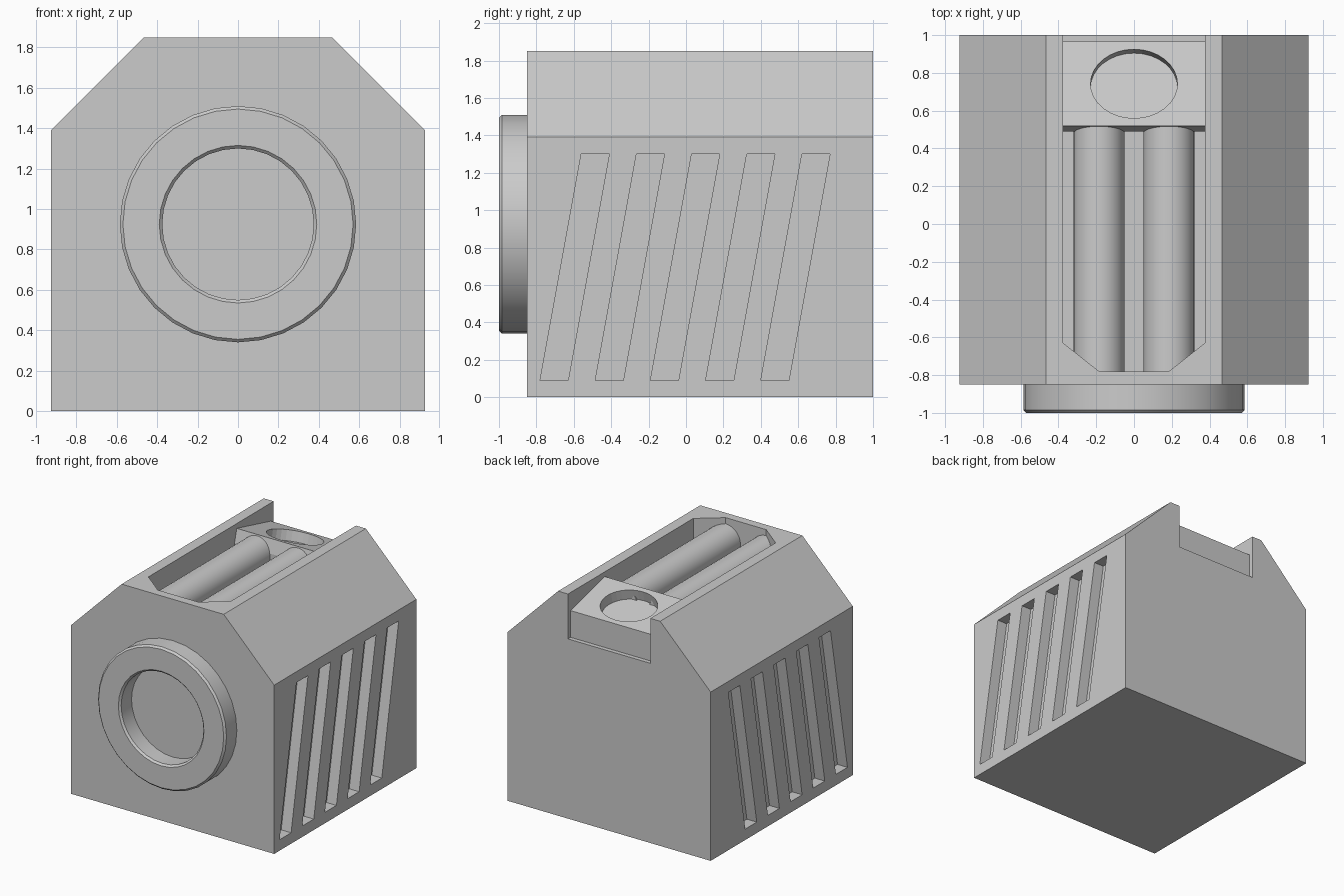
import bpy, bmesh
from math import sin, cos, pi, atan2
from mathutils import Matrix, Vector

if "Cube" in bpy.data.objects:
    bpy.data.objects.remove(bpy.data.objects["Cube"])


def make(name, bm, smooth=False):
    bmesh.ops.recalc_face_normals(bm, faces=bm.faces)
    me = bpy.data.meshes.new(name)
    bm.to_mesh(me)
    bm.free()
    ob = bpy.data.objects.new(name, me)
    bpy.context.collection.objects.link(ob)
    if smooth:
        bpy.ops.object.select_all(action='DESELECT')
        bpy.context.view_layer.objects.active = ob
        ob.select_set(True)
        bpy.ops.object.shade_smooth_by_angle(angle=0.6)
    return ob


def prism(name, points, depth):
    """Extrude a closed 3D outline along a vector."""
    bm = bmesh.new()
    face = bm.faces.new([bm.verts.new(p) for p in points])
    geo = bmesh.ops.extrude_face_region(bm, geom=[face], use_keep_orig=True)
    moved = [g for g in geo['geom'] if isinstance(g, bmesh.types.BMVert)]
    bmesh.ops.translate(bm, verts=moved, vec=Vector(depth))
    return make(name, bm)


def cylinder(name, radius, length, matrix, sides=32, smooth=True):
    bm = bmesh.new()
    bmesh.ops.create_cone(bm, cap_ends=True, segments=sides, radius1=radius,
                          radius2=radius, depth=length, matrix=matrix)
    return make(name, bm, smooth)


def cut(ob, cutter):
    cutter.hide_render = True
    mod = ob.modifiers.new("cut", 'BOOLEAN')
    mod.operation = 'DIFFERENCE'
    mod.solver = 'EXACT'
    mod.object = cutter
    bpy.context.view_layer.objects.active = ob
    bpy.ops.object.modifier_apply(modifier=mod.name)
    bpy.data.objects.remove(cutter)


# Main body with sloped shoulders
outline = [(-.925, 0), (.925, 0), (.925, 1.39), (.465, 1.85), (-.465, 1.85), (-.925, 1.39)]
body = prism("body", [(x, -.85, z) for x, z in outline], (0, 1.85, 0))

# Top channel, open at the back
channel = [(-.375, 1.1), (-.375, -.63), (-.185, -.78), (.185, -.78), (.375, -.63), (.375, 1.1)]
cut(body, prism("channel_cutter", [(x, y, 1.48) for x, y in channel], (0, 0, .6)))

# Slanted side vents on both sides
for side in (-1, 1):
    for i in range(5):
        y = -.78 + .295 * i
        slot = [(y, .09), (y + .15, .09), (y + .37, 1.3), (y + .22, 1.3)]
        cut(body, prism("vent_cutter", [(side * .835, a, b) for a, b in slot], (side * .3, 0, 0)))

# Front ring: chamfered section swept round the y axis
section = [(.375, -.84), (.375, -.985), (.39, -1), (.57, -1), (.585, -.985), (.585, -.84)]
bm = bmesh.new()
N = 32
rings = [[bm.verts.new((r * sin(2 * pi * i / N), y, .925 + r * cos(2 * pi * i / N)))
          for r, y in section] for i in range(N)]
for i in range(N):
    a, b = rings[i], rings[(i + 1) % N]
    for j in range(len(section)):
        k = (j + 1) % len(section)
        bm.faces.new((a[j], a[k], b[k], b[j]))
make("front_ring", bm, True)

# Rear block with a sloping top and an oval recess
block = [(.49, 1.475), (.49, 1.7), (.52, 1.81), (.965, 1.7), (.965, 1.475)]
rear_block = prism("rear_block", [(-.375, y, z) for y, z in block], (.75, 0, 0))
tilt = atan2(.11, .445)
oval = (Matrix.Translation((0, .7425, 1.755)) @ Matrix.Rotation(-tilt, 4, 'X')
        @ Matrix.Diagonal((.23, .188, 1, 1)))
cut(rear_block, cylinder("recess_cutter", 1, .17, oval, smooth=False))

# Twin tubes lying in the channel
for side, label in ((-1, "left"), (1, "right")):
    cylinder(label + "_tube", .135, 1.38,
             Matrix.Translation((side * .185, -.13, 1.665)) @ Matrix.Rotation(pi / 2, 4, 'X'))
